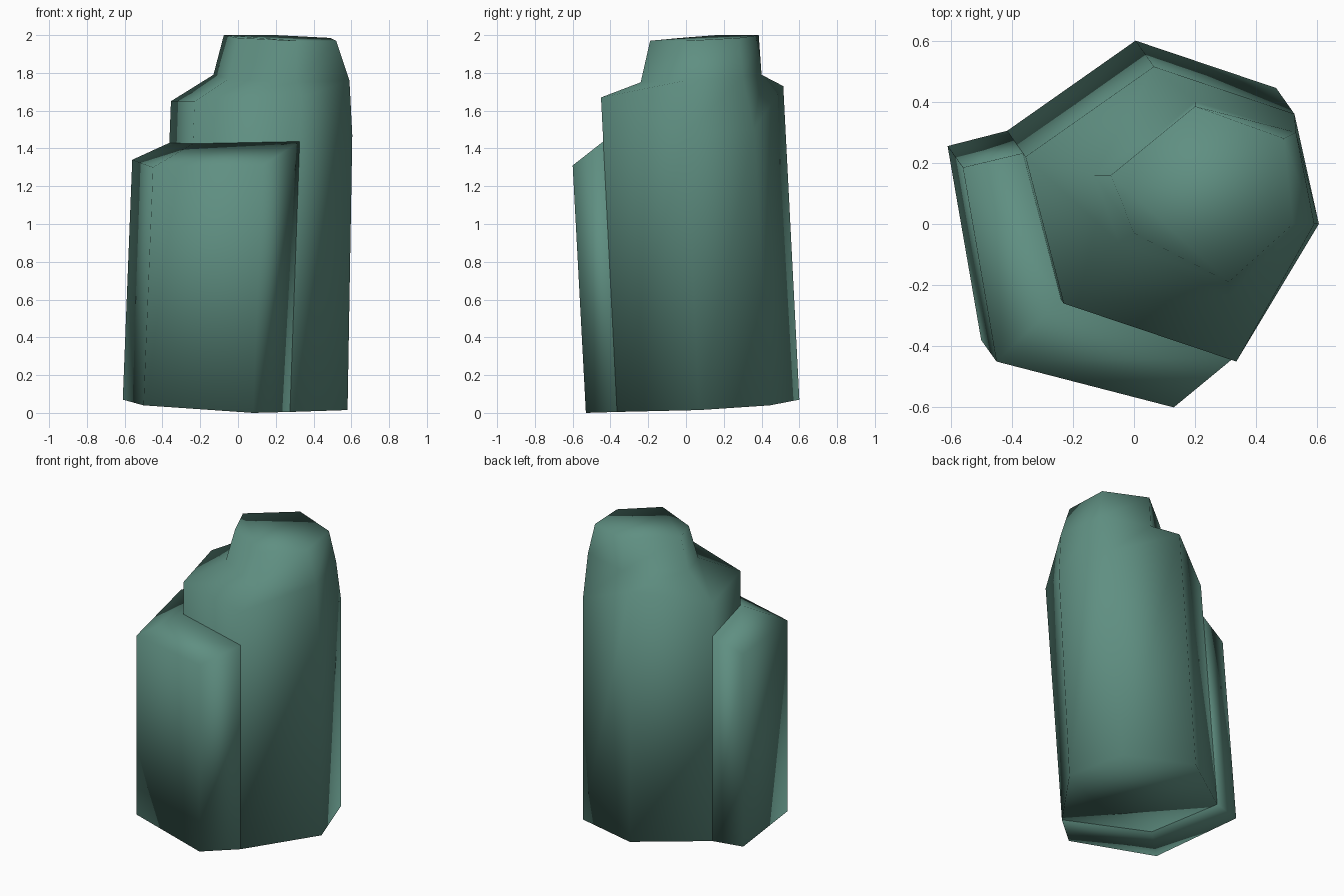
import bpy, bmesh
from mathutils import Vector

cube = bpy.data.objects.get("Cube")
if cube:
    bpy.data.objects.remove(cube)

# one flat stone colour
stone = bpy.data.materials.new("grey_green_stone")
stone.use_nodes = True
colour = (0.115, 0.275, 0.222, 1)
stone.diffuse_color = colour
bsdf = stone.node_tree.nodes["Principled BSDF"]
bsdf.inputs["Base Color"].default_value = colour
bsdf.inputs["Roughness"].default_value = 0.9


def column(name, rings):
    """Skin a closed, softly shaded six-sided column through rings, bottom to top."""
    bm = bmesh.new()
    loops = [[bm.verts.new(p) for p in ring] for ring in rings]
    for low, high in zip(loops, loops[1:]):
        for i in range(6):
            j = (i + 1) % 6
            bm.faces.new((low[i], low[j], high[j], high[i]))
    for end in (loops[0], loops[-1]):
        bm.faces.new(end[:4])
        bm.faces.new(end[3:] + end[:1])
    bmesh.ops.recalc_face_normals(bm, faces=bm.faces)
    for face in bm.faces:
        face.smooth = True
    mesh = bpy.data.meshes.new(name)
    bm.to_mesh(mesh)
    bm.free()
    mesh.materials.append(stone)
    obj = bpy.data.objects.new(name, mesh)
    bpy.context.collection.objects.link(obj)


def lowered(ring, shift, heights):
    """Copy a rim down to the ground, following the lean of the rock."""
    return [Vector((x + shift[0], y + shift[1], z)) for (x, y, _), z in zip(ring, heights)]


# tall hexagonal column with a sloping shoulder and a narrow crown
shoulder = [(0.605, 0, 1.47), (0.525, 0.36, 1.5), (0.065, 0.515, 1.73),
            (-0.355, 0.22, 1.65), (-0.23, -0.26, 1.65), (0.335, -0.45, 1.67)]
crown_foot = [(0.59, 0, 1.76), (0.53, 0.3, 1.78), (0.2, 0.4, 1.79),
              (-0.13, 0.16, 1.79), (-0.05, -0.06, 1.77), (0.31, -0.24, 1.75)]
crown_top = [(0.52, 0, 1.97), (0.49, 0.28, 1.985), (0.2, 0.385, 2.0),
             (-0.075, 0.16, 2.0), (0, -0.03, 1.985), (0.31, -0.19, 1.97)]
foot = lowered(shoulder, (-0.06, 0.085), (0.015, 0.04, 0.07, 0.075, 0.045, 0.005))
foot[0] = Vector((0.58, 0.07, 0.015))
column("tall_column", [foot, shoulder, crown_foot, crown_top])

# short column filling the front corner, sharing two walls of the tall one
outer = [(-0.45, -0.45, 1.3), (0.13, -0.6, 1.31), (-0.56, 0.185, 1.34)]
outer_foot = lowered(outer, (-0.05, 0.07), (0.04, 0, 0.07))
seam_foot = [foot[i] for i in (5, 4, 3)]
seam = [foot[i].lerp(Vector(shoulder[i]), 0.86) for i in (5, 4, 3)]
column("short_column", [outer_foot[:2] + seam_foot + outer_foot[2:],
                        outer[:2] + seam + outer[2:]])
